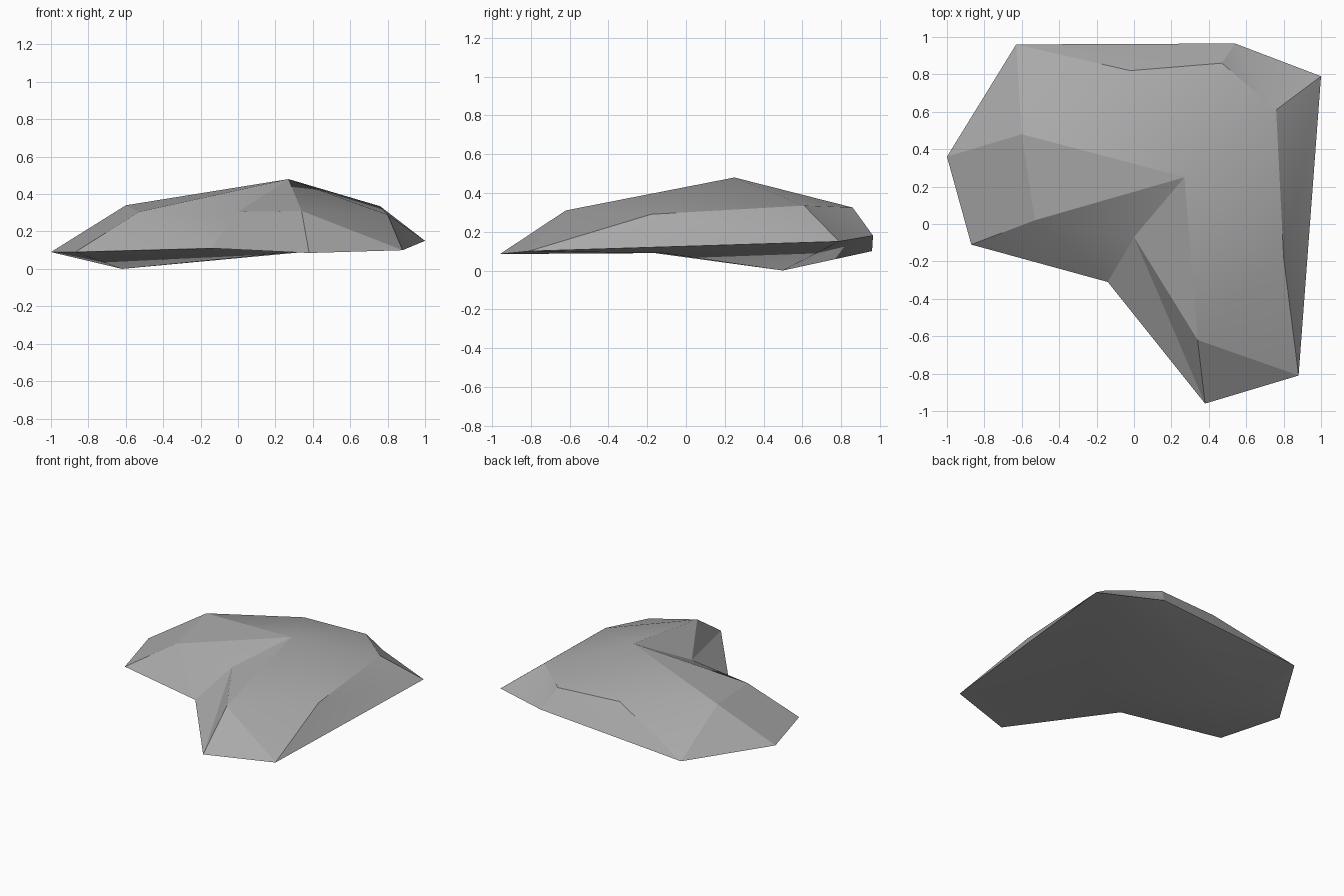
import bpy
import bmesh

# Remove the default object
default_cube = bpy.data.objects.get("Cube")
if default_cube:
    bpy.data.objects.remove(default_cube, do_unlink=True)


def flat_material(name, color):
    material = bpy.data.materials.new(name)
    material.use_nodes = True
    material.diffuse_color = color
    shader = material.node_tree.nodes["Principled BSDF"]
    shader.inputs["Base Color"].default_value = color
    shader.inputs["Roughness"].default_value = 1
    return material


def add_fan(mesh, path, tip):
    """Join each step along a path of vertices to one tip."""
    for start, end in zip(path, path[1:]):
        mesh.faces.new((start, end, tip))


def add_band(mesh, lower, upper, turned):
    """Join two rings with a belt of triangle pairs; turned swaps a diagonal."""
    for index in range(len(lower)):
        corners = [lower[index - 1], lower[index], upper[index], upper[index - 1]]
        if index in turned:
            corners = corners[1:] + corners[:1]
        first, second, third, fourth = corners
        mesh.faces.new((first, second, third))
        mesh.faces.new((first, third, fourth))


# Widest outline of the rock and the shoulder above it, point for point
outline = [(-.63, .96, .1), (.54, .965, .18), (1, .79, .15), (.88, -.81, .1),
           (.38, -.96, .085), (-.14, -.31, .11), (-.87, -.11, .09), (-1, .36, .09)]
shoulder = [(-.02, .82, .335), (.47, .86, .325), (.76, .61, .335), (.8, -.18, .29),
            (.34, -.62, .31), (0, -.07, .305), (-.53, .02, .305), (-.6, .48, .34)]
peak = (.27, .25, .48)
lowest_point = (-.62, .5, 0)
belly_point = (.3, -.12, .09)

# Rock sides and faceted cap
mesh = bmesh.new()
lower_ring = [mesh.verts.new(point) for point in outline]
upper_ring = [mesh.verts.new(point) for point in shoulder]
add_band(mesh, lower_ring, upper_ring, turned={0})
add_fan(mesh, upper_ring + upper_ring[:1], mesh.verts.new(peak))

# Underside: a low keel at the back and a raised belly at the front
keel = mesh.verts.new(lowest_point)
belly = mesh.verts.new(belly_point)
front_edge = lower_ring[2:6]
back_edge = lower_ring[5:] + lower_ring[:3]
add_fan(mesh, back_edge, keel)
add_fan(mesh, [keel] + front_edge + [keel], belly)
bmesh.ops.recalc_face_normals(mesh, faces=mesh.faces[:])

rock_data = bpy.data.meshes.new("rock")
mesh.to_mesh(rock_data)
mesh.free()
rock = bpy.data.objects.new("rock", rock_data)
bpy.context.collection.objects.link(rock)
rock_data.materials.append(flat_material("stone grey", (.4, .4, .4, 1)))

# Soften only the faintest creases
bpy.ops.object.select_all(action="DESELECT")
rock.select_set(True)
bpy.context.view_layer.objects.active = rock
bpy.ops.object.shade_smooth_by_angle(angle=.3)
